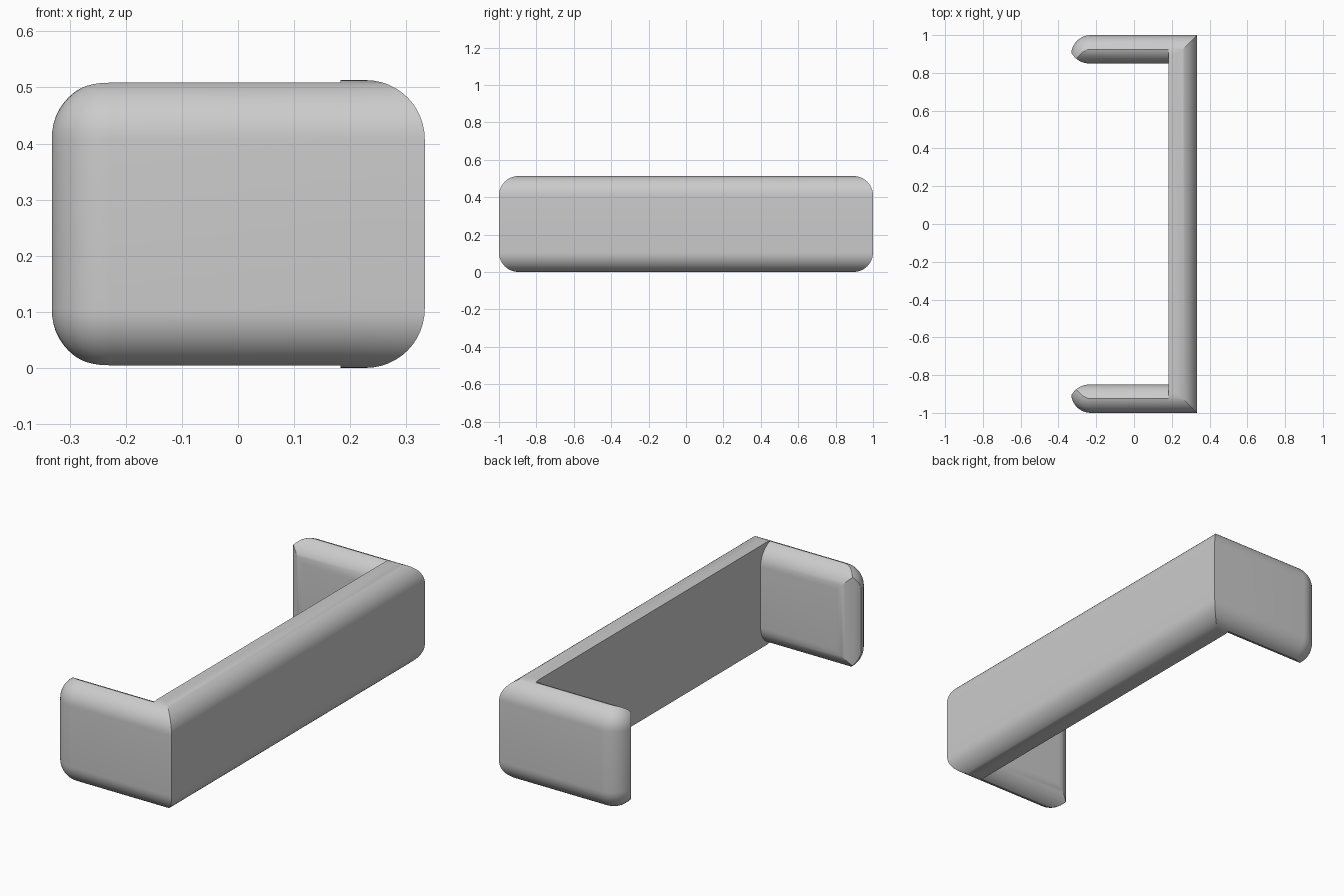
import bpy
import bmesh
import math

cube = bpy.data.objects.get("Cube")
if cube:
    bpy.data.objects.remove(cube, do_unlink=True)

HALF_X, HALF_Y, HEIGHT = 0.333, 1.0, 0.513
THICK, RADIUS = 0.15, 0.105
INNER_X = HALF_X - THICK
INNER_Y = HALF_Y - THICK

grey = bpy.data.materials.new("light_grey")
grey.use_nodes = True
colour = (0.6, 0.6, 0.6, 1)
grey.diffuse_color = colour
grey.node_tree.nodes["Principled BSDF"].inputs["Base Color"].default_value = colour


def rounded_box(name, low, high, is_round):
    """Box whose edges are rounded where is_round(edge midpoint, edge) holds."""
    bm = bmesh.new()
    bmesh.ops.create_cube(bm, size=1)
    for v in bm.verts:
        v.co = [high[i] if v.co[i] > 0 else low[i] for i in range(3)]
    edges = [e for e in bm.edges
             if is_round((e.verts[0].co + e.verts[1].co) / 2, e)]
    if edges:
        bmesh.ops.bevel(bm, geom=edges, offset=RADIUS, offset_type='OFFSET',
                        segments=12, profile=0.5, affect='EDGES',
                        clamp_overlap=False)
    bmesh.ops.recalc_face_normals(bm, faces=bm.faces)
    mesh = bpy.data.meshes.new(name)
    bm.to_mesh(mesh)
    bm.free()
    mesh.materials.append(grey)
    obj = bpy.data.objects.new(name, mesh)
    bpy.context.collection.objects.link(obj)
    return obj


def is_vertical(edge):
    return abs(edge.verts[0].co.z - edge.verts[1].co.z) > 0.1


# Outer envelope: everything rounded but the two upright corners of the bar
envelope = rounded_box(
    "outer_envelope", (-HALF_X, -HALF_Y, 0), (HALF_X, HALF_Y, HEIGHT),
    lambda mid, e: not (is_vertical(e) and mid.x > 0))
envelope.hide_render = True

# Long bar with a flat inner face
parts = [rounded_box("long_bar", (INNER_X, -1.2, -0.1), (0.5, 1.2, 0.6),
                     lambda mid, e: False)]

# End arms, rounded on the inner face along top, bottom and free end
for name, side in (("front_arm", -1), ("back_arm", 1)):
    ys = sorted((side * INNER_Y, side * 1.2))
    parts.append(rounded_box(
        name, (-HALF_X - 0.01, ys[0], 0), (INNER_X, ys[1], HEIGHT),
        lambda mid, e: abs(abs(mid.y) - INNER_Y) < 0.001
        and mid.x < INNER_X - 0.01))

# Trim each part to the envelope and shade it
for part in parts:
    trim = part.modifiers.new("trim", 'BOOLEAN')
    trim.operation = 'INTERSECT'
    trim.solver = 'EXACT'
    trim.object = envelope
    bpy.ops.object.select_all(action='DESELECT')
    part.select_set(True)
    bpy.context.view_layer.objects.active = part
    bpy.ops.object.modifier_apply(modifier=trim.name)
    bpy.ops.object.shade_smooth_by_angle(angle=math.radians(25))

bpy.data.objects.remove(envelope, do_unlink=True)
